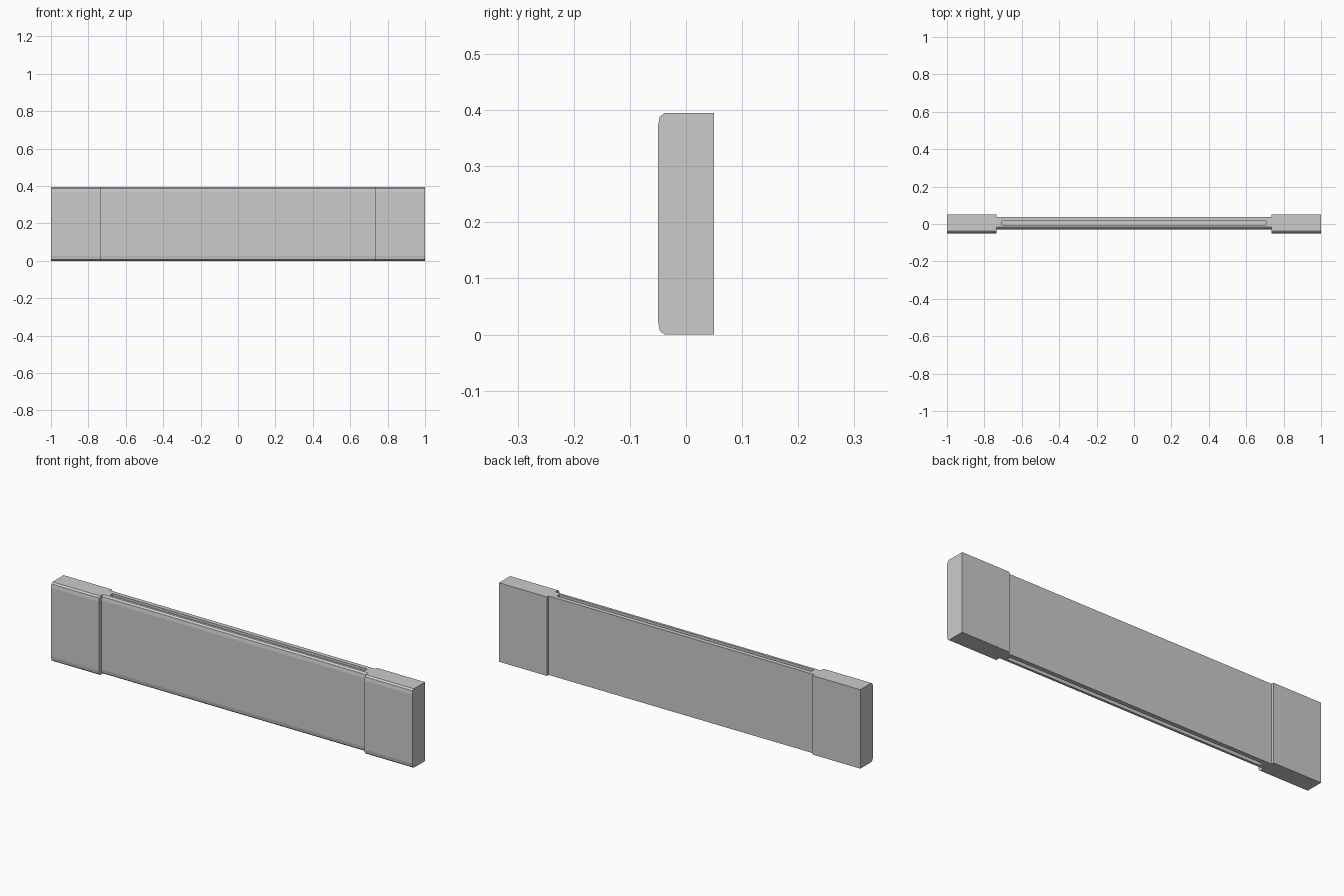
import bpy, bmesh

if "Cube" in bpy.data.objects:
    bpy.data.objects.remove(bpy.data.objects["Cube"])

H = 0.395        # overall height
END_X = 0.735    # inner face of the end blocks


def extrude_profile(name, profile, x0, x1):
    """Extrude a closed (y, z) outline along x."""
    bm = bmesh.new()
    face = bm.faces.new([bm.verts.new((x0, y, z)) for y, z in profile])
    out = bmesh.ops.extrude_face_region(bm, geom=[face])
    verts = [g for g in out["geom"] if isinstance(g, bmesh.types.BMVert)]
    bmesh.ops.translate(bm, verts=verts, vec=(x1 - x0, 0, 0))
    bmesh.ops.recalc_face_normals(bm, faces=bm.faces)
    mesh = bpy.data.meshes.new(name)
    bm.to_mesh(mesh)
    bm.free()
    obj = bpy.data.objects.new(name, mesh)
    bpy.context.collection.objects.link(obj)
    return obj


def softened(y_front, y_back):
    """Outline with eased upper and lower front edges, square at the back."""
    ease = [(0.012, 0.0), (0.003, 0.007), (0.0, 0.025)]
    low = [(y_front + dy, dz) for dy, dz in ease]
    high = [(y, H - z) for y, z in reversed(low)]
    return low + high + [(y_back, H), (y_back, 0)]


def box(y0, y1, z0, z1):
    return [(y0, z0), (y0, z1), (y1, z1), (y1, z0)]


# Thick end blocks and the short tabs closing the slot ends
for side, s in (("left", -1), ("right", 1)):
    extrude_profile(f"{side}_end_block", softened(-0.05, 0.05), s * END_X, s)
    extrude_profile(f"{side}_slot_end", box(-0.005, 0.015, 0, H), s * 0.705, s * END_X)

# Thin middle section: two plates around a recessed core
extrude_profile("front_plate", softened(-0.029, -0.005), -END_X, END_X)
extrude_profile("back_plate", box(0.015, 0.037, 0, H), -END_X, END_X)
extrude_profile("recessed_core", box(-0.005, 0.015, 0.02, H - 0.02), -0.705, 0.705)
